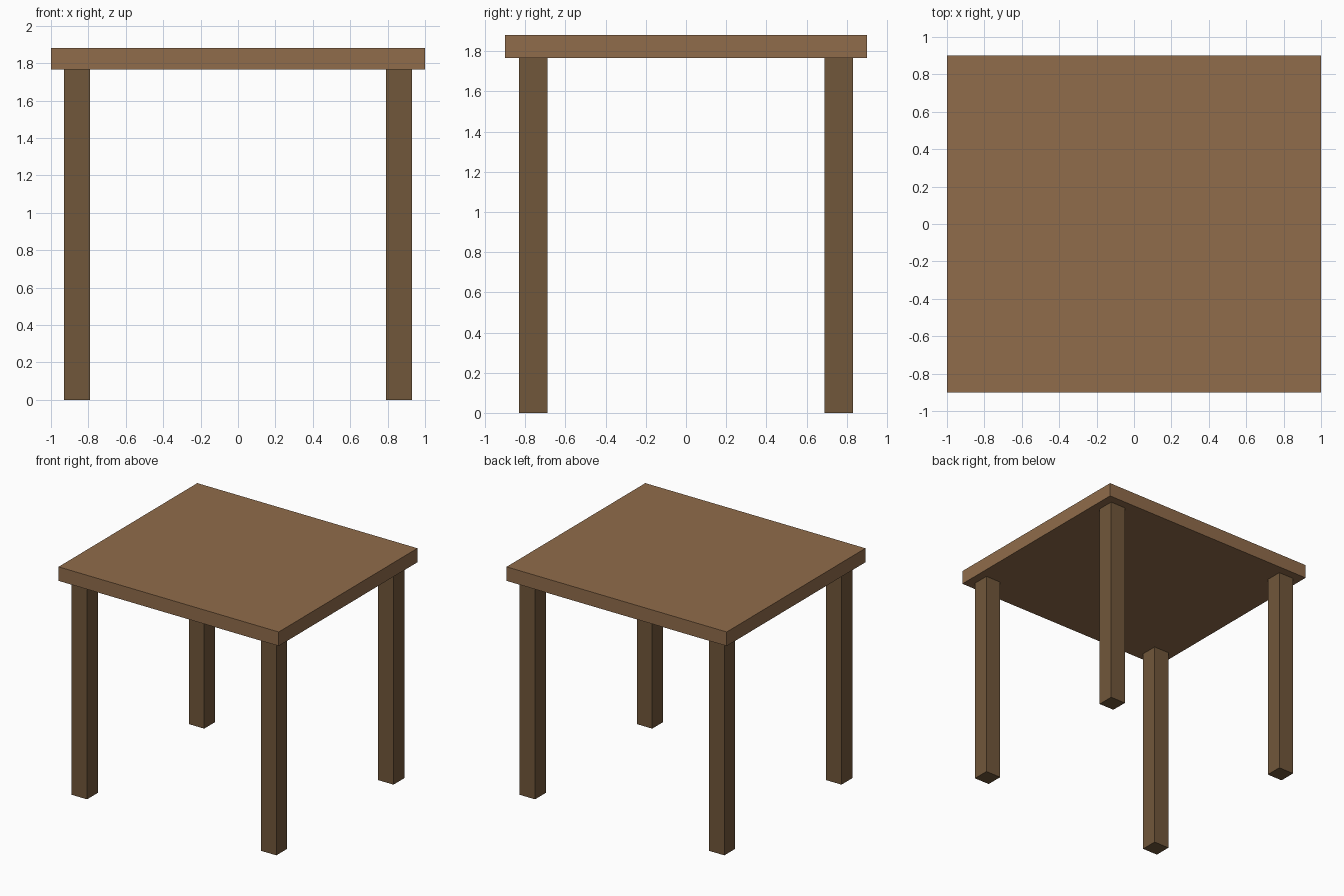
import bpy

if "Cube" in bpy.data.objects:
    bpy.data.objects.remove(bpy.data.objects["Cube"])


def material(name, color):
    mat = bpy.data.materials.new(name)
    mat.diffuse_color = (*color, 1.0)
    mat.use_nodes = True
    mat.node_tree.nodes["Principled BSDF"].inputs["Base Color"].default_value = mat.diffuse_color
    return mat


def box(name, center, size, mat):
    bpy.ops.mesh.primitive_cube_add(size=1, location=center)
    obj = bpy.context.object
    obj.name = name
    obj.scale = size
    bpy.ops.object.transform_apply(location=False, rotation=False, scale=True)
    obj.data.materials.append(mat)
    return obj


top_wood = material("top_wood", (0.28, 0.15, 0.07))
leg_wood = material("leg_wood", (0.165, 0.095, 0.043))

HEIGHT, THICK, LEG = 1.88, 0.115, 0.14
leg_height = HEIGHT - THICK

# Table top slab
box("table_top", (0, 0, HEIGHT - THICK / 2), (2.0, 1.8, THICK), top_wood)

# Four square legs, inset from the corners
for y_name, sy in (("front", -1), ("back", 1)):
    for x_name, sx in (("left", -1), ("right", 1)):
        box(f"{y_name}_{x_name}_leg", (sx * 0.86, sy * 0.76, leg_height / 2),
            (LEG, LEG, leg_height), leg_wood)
